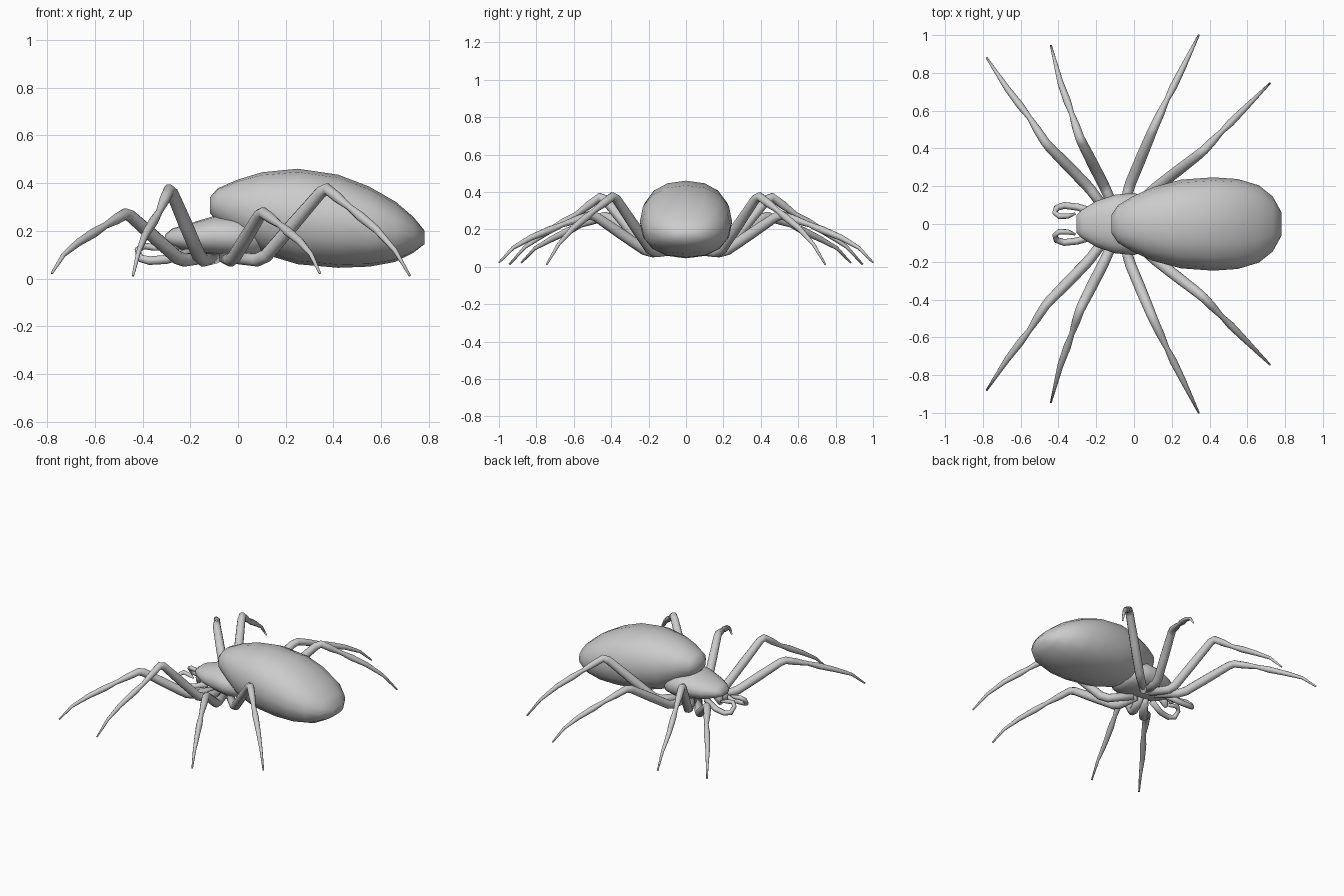
import bpy, bmesh, math
from mathutils import Vector

if "Cube" in bpy.data.objects:
    bpy.data.objects.remove(bpy.data.objects["Cube"])


def finish(name, bm, mirror=False):
    bmesh.ops.recalc_face_normals(bm, faces=bm.faces)
    mesh = bpy.data.meshes.new(name)
    bm.to_mesh(mesh)
    bm.free()
    ob = bpy.data.objects.new(name, mesh)
    bpy.context.collection.objects.link(ob)
    for p in mesh.polygons:
        p.use_smooth = True
    if mirror:
        m = ob.modifiers.new("mirror", 'MIRROR')
        m.use_axis = (False, True, False)
    return ob


def loft(bm, rings):
    loops = [[bm.verts.new(co) for co in r] for r in rings]
    n = len(loops[0])
    for a, b in zip(loops, loops[1:]):
        for i in range(n):
            bm.faces.new((a[i], a[(i + 1) % n], b[(i + 1) % n], b[i]))
    bm.faces.new(loops[0])
    bm.faces.new(loops[-1][::-1])


def body(name, rows, sides=16, power=0.9):
    # rows: x, top z, bottom z, half width
    def s(v):
        return math.copysign(abs(v) ** power, v)
    rings = []
    for x, top, bot, w in rows:
        mid, h = (top + bot) / 2, (top - bot) / 2
        rings.append([(x, w * s(math.cos(t)), mid + h * s(math.sin(t)))
                      for t in (2 * math.pi * i / sides for i in range(sides))])
    bm = bmesh.new()
    loft(bm, rings)
    return finish(name, bm)


def limb(name, points, sides=10):
    # points: x, y, z, radius; mirrored to the other side
    pts = [Vector(p[:3]) for p in points]
    rings = []
    side = None
    for i, p in enumerate(pts):
        a = (p - pts[i - 1]).normalized() if i else Vector()
        b = (pts[i + 1] - p).normalized() if i < len(pts) - 1 else Vector()
        d = (a + b).normalized()
        ref = side if side else d.cross(Vector((0, 0, 1)))
        side = (ref - d * ref.dot(d)).normalized()
        up = d.cross(side)
        r = points[i][3]
        rings.append([p + r * (side * math.cos(t) + up * math.sin(t))
                      for t in (2 * math.pi * k / sides for k in range(sides))])
    bm = bmesh.new()
    loft(bm, rings)
    return finish(name, bm, True)


# Abdomen
body("abdomen", [
    (-.118, .34, .275, .05), (-.085, .378, .235, .10), (0, .415, .175, .15),
    (.1, .445, .105, .195), (.25, .46, .06, .235), (.42, .435, .045, .247),
    (.55, .385, .05, .238), (.66, .322, .07, .205), (.735, .258, .108, .145),
    (.782, .2, .145, .06)])

# Head and thorax
body("cephalothorax", [
    (-.305, .185, .15, .045), (-.275, .21, .13, .075), (-.2, .232, .11, .122),
    (-.1, .262, .095, .155), (0, .265, .085, .165), (.07, .24, .09, .14),
    (.12, .2, .11, .07)])

# Legs: hip, base, knee, ankle, mid foot, tip
legs = {
    "front_leg": [(-.13, .05, .09), (-.24, .195, .075), (-.465, .425, .275),
                  (-.555, .565, .222), (-.67, .715, .15), (-.78, .88, .022)],
    "second_leg": [(-.09, .05, .09), (-.155, .195, .075), (-.285, .45, .38),
                   (-.33, .585, .28), (-.39, .75, .18), (-.44, .945, .012)],
    "third_leg": [(-.06, .05, .09), (-.025, .2, .075), (.1, .5, .28),
                  (.175, .66, .225), (.26, .83, .155), (.343, 1.0, .022)],
    "rear_leg": [(-.04, .05, .09), (.1, .18, .075), (.365, .385, .382),
                 (.465, .49, .30), (.58, .605, .205), (.72, .745, .012)],
}
for name, joints in legs.items():
    hip, base, knee, ankle, mid, tip = map(Vector, joints)
    droop = Vector((0, 0, .02))
    path = [
        (hip, .026), (hip.lerp(base, .85), .028), (base.lerp(knee, .07), .029),
        (base.lerp(knee, .5), .029), (base.lerp(knee, .93), .026),
        (knee.lerp(ankle, .08), .024), (knee.lerp(ankle, .5), .022),
        (ankle, .014), (ankle.lerp(mid, .4), .02), (mid, .016),
        (mid.lerp(tip, .55) + droop, .01), (tip, .005)]
    limb(name, [(*p, r) for p, r in path])

# Feelers curling back beside the mouth
limb("palp", [(-.2, .06, .11, .02), (-.3, .09, .08, .019), (-.37, .098, .075, .018),
              (-.41, .085, .085, .017), (-.42, .06, .12, .014), (-.395, .04, .137, .015),
              (-.35, .042, .13, .014), (-.31, .055, .125, .006)], 8)

# Jaws
limb("jaw", [(-.25, .03, .16, .03), (-.28, .03, .125, .027),
             (-.29, .028, .09, .012)], 8)
